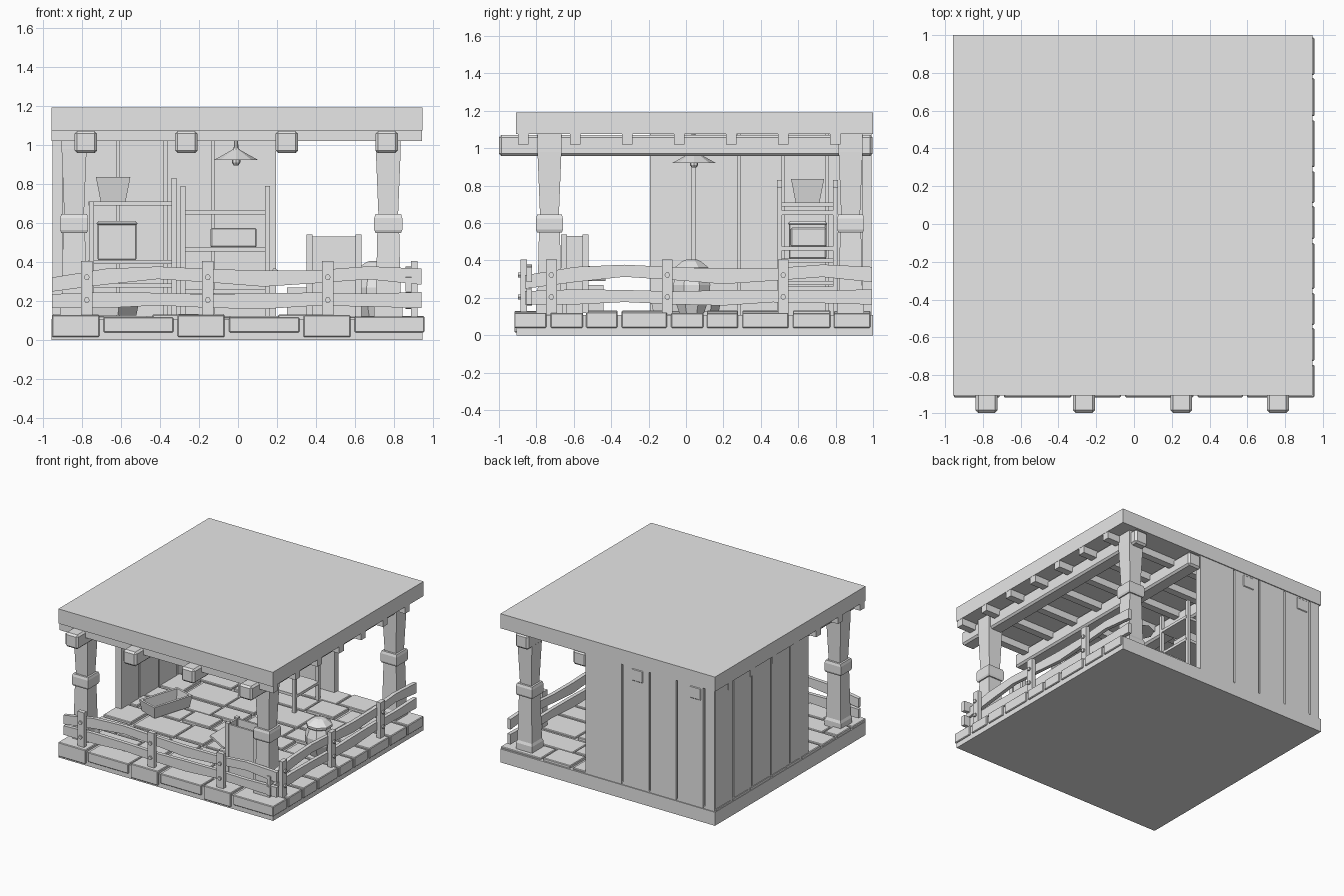
import bpy, bmesh, math, random
from mathutils import Matrix, Vector

random.seed(4)
old = bpy.data.objects.get("Cube")
if old:
    bpy.data.objects.remove(old)

grey = bpy.data.materials.new("plain grey")
grey.use_nodes = True
grey.diffuse_color = (0.8, 0.8, 0.8, 1)
grey.node_tree.nodes["Principled BSDF"].inputs["Base Color"].default_value = (0.8, 0.8, 0.8, 1)


def finish(name, bm, bevel=0):
    bmesh.ops.recalc_face_normals(bm, faces=bm.faces)
    mesh = bpy.data.meshes.new(name)
    bm.to_mesh(mesh)
    bm.free()
    mesh.materials.append(grey)
    ob = bpy.data.objects.new(name, mesh)
    bpy.context.collection.objects.link(ob)
    if bevel:
        mod = ob.modifiers.new("edge", "BEVEL")
        mod.width, mod.segments = bevel, 1
    return ob


def box(bm, x, y, z):
    """Box from three (low, high) ranges."""
    size = [r[1] - r[0] for r in (x, y, z)]
    mid = Vector([(r[0] + r[1]) / 2 for r in (x, y, z)])
    m = Matrix.Translation(mid) @ Matrix.Diagonal((*size, 1))
    return bmesh.ops.create_cube(bm, size=1, matrix=m)["verts"]


def around(c, half):
    return (c - half, c + half)


def loft(bm, rings):
    """Skin equal-length closed rings and cap both ends."""
    vs = [[bm.verts.new(p) for p in ring] for ring in rings]
    n = len(vs[0])
    for a, b in zip(vs, vs[1:]):
        for i in range(n):
            bm.faces.new((a[i], a[(i + 1) % n], b[(i + 1) % n], b[i]))
    bm.faces.new(vs[0][::-1])
    bm.faces.new(vs[-1])


def turned(bm, x, y, profile, sides, turn=0.0):
    """Polygonal column from (radius, z) pairs."""
    angles = [turn + math.tau * i / sides for i in range(sides)]
    loft(bm, [[(x + r * math.cos(a), y + r * math.sin(a), z) for a in angles] for r, z in profile])


def open_box(bm, x, y, z, wall):
    """Hollow box without a lid."""
    box(bm, x, y, (z[0], z[0] + wall))
    for s in (0, 1):
        e = wall if s == 0 else -wall
        box(bm, sorted((x[s], x[s] + e)), y, z)
        box(bm, x, sorted((y[s], y[s] + e)), z)


# Floor slab with staggered stone tiles
bm = bmesh.new()
box(bm, (-.957, .945), (-.905, 1), (0, .108))
finish("floor_slab", bm)

bm = bmesh.new()
cols = [-.957, -.70, -.32, -.058, .325, .587, .955]
rows = [-.918, -.735, -.355, -.09, .29, .56, .998]
for j, (y0, y1) in enumerate(zip(rows, rows[1:])):
    strips = [(y0, y1)] if y1 - y0 < .3 else [(y0, (y0 + y1) / 2), ((y0 + y1) / 2, y1)]
    for k, strip in enumerate(strips):
        shift = .13 * ((j + k) % 2)
        xs = [cols[0]] + [c - shift for c in cols[1:-1]] + [cols[-1]]
        for i, (x0, x1) in enumerate(zip(xs, xs[1:])):
            narrow = x1 - x0 < .3
            top = (.131 if narrow else .122) + random.uniform(-.004, .002)
            gap_end = .011 if k == len(strips) - 1 else .006
            box(bm, (x0 + (.011 if i else .003), x1 - (.011 if i < 5 else 0)),
                (strip[0] + (.011 if j + k else 0), strip[1] - gap_end),
                (.015 if narrow else .04, top))
finish("floor_tiles", bm, .005)

# Roof slab, crosswise rafters, lengthwise beams
bm = bmesh.new()
box(bm, (-.957, .945), (-.908, 1), (1.075, 1.192))
finish("roof_slab", bm)

bm = bmesh.new()
for i in range(7):
    box(bm, (-.955, .943), around(-.87 + .278 * i, .029), (1.02, 1.08))
finish("rafters", bm)

bm = bmesh.new()
for x in (-.78, -.265, .25, .762):
    box(bm, around(x, .058), (-1, .998), (.958, 1.072))
finish("roof_beams", bm, .014)

# Plank walls at the back and one side
bm = bmesh.new()
box(bm, (-.935, .195), (.957, .978), (.1, 1.078))
box(bm, (-.937, -.916), (-.185, .975), (.1, 1.078))
finish("wall_core", bm)

bm = bmesh.new()
seams = [-.954, -.855, -.615, -.372, -.13, .202]
for a, b in zip(seams, seams[1:]):
    box(bm, (a + .007, b - .007), (.943, .993), (.1, 1.078))
seams = [-.20, .04, .283, .52, .755, .993]
for a, b in zip(seams, seams[1:]):
    box(bm, (-.951, -.9), (a + .007, b - .007), (.1, 1.078))
finish("wall_planks", bm)

# Square tapered corner posts with a collar
for name, x, y in (("post_front_right", -.84, -.73), ("post_front_left", .77, -.73),
                   ("post_back_left", .77, .88)):
    bm = bmesh.new()
    r2 = math.sqrt(2)
    for prof in ([(.072, .11), (.072, .17), (.064, .19), (.056, .56)],
                 [(.066, .55), (.072, .565), (.072, .625), (.066, .645)],
                 [(.050, .63), (.064, .98), (.064, 1.078)]):
        turned(bm, x, y, [(r * r2, z) for r, z in prof], 4, math.pi / 4)
    finish(name, bm)


# Fences: uneven rails, posts outside them, hexagonal bolts
def fence(name, start, end, posts, depth, swap):
    def place(u, d, z):
        return (-d, u, z) if swap else (u, d, z)

    bm = bmesh.new()
    for mids in ((.285, .325, .345, .33, .315, .325, .345, .325), (.20, .205, .21, .20, .20, .21, .205, .205)):
        rings = []
        for i, m in enumerate(mids):
            u = start + (end - start) * i / (len(mids) - 1)
            h = .036 + .005 * math.sin(i * 2)
            rings.append([place(u, depth + d, m + s) for d, s in
                          ((.012, -h), (.042, -h), (.042, h), (.012, h))])
        loft(bm, rings)
    finish(name + "_rails", bm)
    bm = bmesh.new()
    for u in posts:
        a, b = place(u - .029, depth - .02, .11), place(u + .029, depth + .014, .405)
        box(bm, *[sorted(p) for p in zip(a, b)])
        for z in (.322, .205):
            rings = [[place(u + .015 * math.cos(t * math.pi / 3), d, z + .015 * math.sin(t * math.pi / 3))
                      for t in range(6)] for d in (depth - .032, depth - .015)]
            loft(bm, rings)
    finish(name + "_posts", bm)


fence("front_fence", -.952, .94, (-.775, -.155, .46), -.865, False)
fence("side_fence", -.86, .995, (-.72, -.1, .52), -.90, True)

# Hanging lamp
bm = bmesh.new()
turned(bm, -.01, .043, [(.115, .922), (.02, .975), (.012, .985), (.008, 1.078)], 8)
turned(bm, -.01, .043, [(.012, .896), (.022, .91), (.022, .93)], 8)
finish("hanging_lamp", bm)

# Two shelf racks with slim uprights
for name, x0, x1, top, levels in (("shelf_right", -.765, -.315, .83, (.28, .40, .70)),
                                  ("shelf_left", -.295, .165, .79, (.25, .465, .655))):
    bm = bmesh.new()
    for x in (x0 + .014, x1 - .014):
        for y in (.50, .80):
            high = .71 if x < -.7 else top
            box(bm, around(x, .013), around(y, .013), (.11, high))
    for z in levels:
        box(bm, (x0, x1), (.505, .795), (z - .011, z + .011))
    finish(name, bm)

# Goods on the shelves
bm = bmesh.new()
box(bm, (-.72, -.52), (.55, .75), (.41, .61))
box(bm, (-.725, -.515), (.545, .755), (.59, .605))
box(bm, (-.14, .095), (.56, .75), (.475, .575))
finish("storage_boxes", bm, .006)
bm = bmesh.new()
turned(bm, -.64, .65, [(.09, .71), (.125, .835), (.108, .835), (.075, .725)], 4, math.pi / 4)
finish("shelf_planter", bm)

# Lidded pot with eight sides
bm = bmesh.new()
turned(bm, .70, .03, [(.072, .12), (.105, .21), (.108, .27), (.085, .335), (.098, .345), (.098, .362),
                      (.055, .395), (.03, .405)], 8, math.pi / 8)
finish("lidded_pot", bm)

# Low open trough
bm = bmesh.new()
open_box(bm, around(0, .075), around(0, .16), (.125, .22), .016)
for v in bm.verts:
    if v.co.z > .2:
        v.co.x *= 1.2
        v.co.y *= 1.1
bmesh.ops.transform(bm, verts=bm.verts,
                    matrix=Matrix.Translation((-.64, 0, 0)) @ Matrix.Rotation(-.3, 4, "Z"))
finish("trough", bm)

# Upright bin with corner strips, and a leaning board beside it
bm = bmesh.new()
open_box(bm, (.36, .625), (-.66, -.53), (.12, .53), .016)
for x in (.367, .618):
    for y in (-.653, -.537):
        box(bm, around(x, .016), around(y, .016), (.12, .54))
finish("upright_bin", bm)
bm = bmesh.new()
box(bm, (.25, .36), (-.60, -.44), (.12, .27))
lid = box(bm, around(0, .07), around(0, .09), around(0, .008))
bmesh.ops.transform(bm, verts=lid,
                    matrix=Matrix.Translation((.24, -.52, .33)) @ Matrix.Rotation(.5, 4, "Y"))
finish("small_chest", bm)
